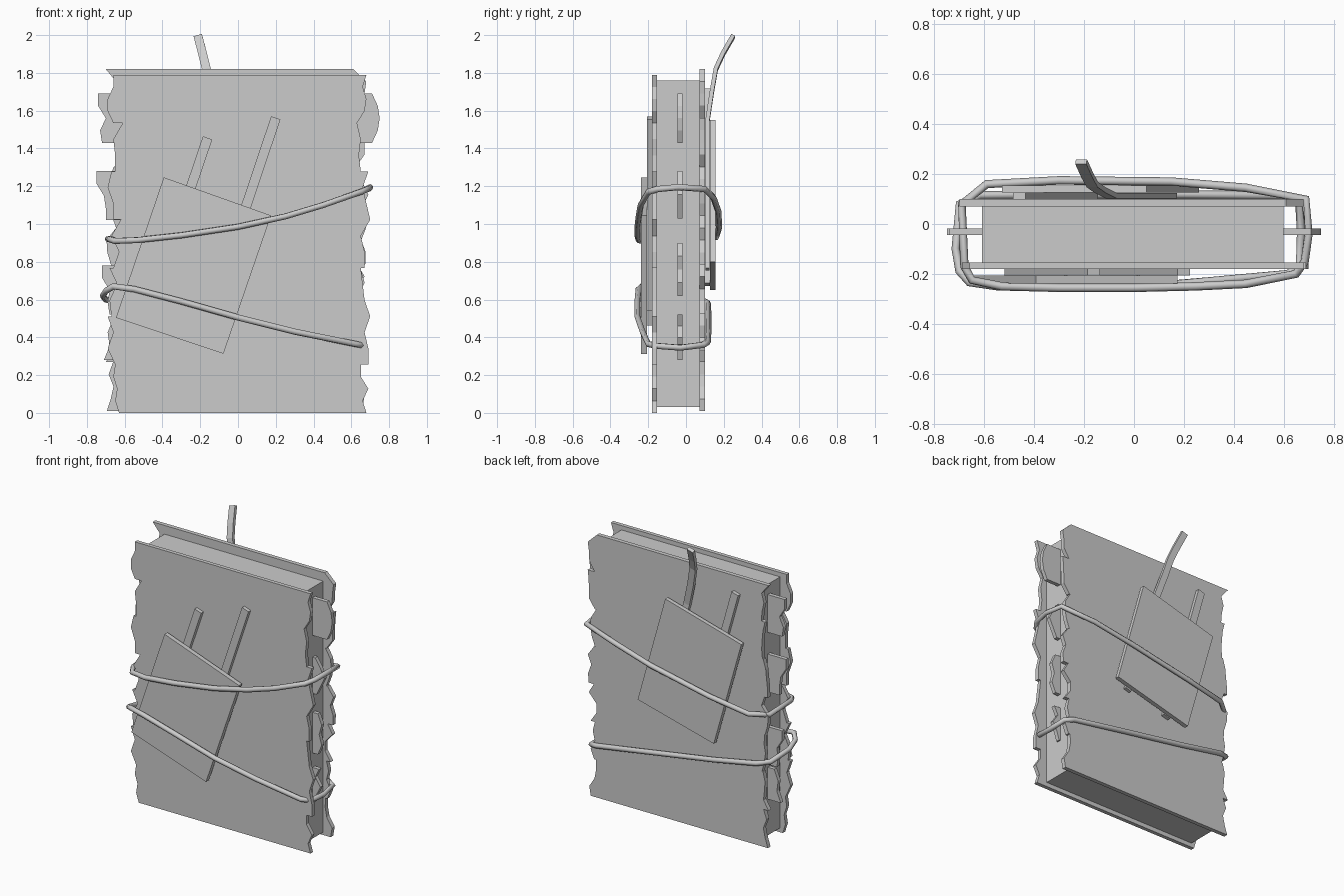
import bpy, bmesh, random
from mathutils import Vector

if "Cube" in bpy.data.objects:
    bpy.data.objects.remove(bpy.data.objects["Cube"])

random.seed(4)


def make_object(name, bm):
    bmesh.ops.recalc_face_normals(bm, faces=bm.faces)
    me = bpy.data.meshes.new(name)
    bm.to_mesh(me)
    bm.free()
    ob = bpy.data.objects.new(name, me)
    bpy.context.collection.objects.link(ob)
    return ob


def slab(name, outline, y0, y1):
    """Outline in x,z extruded from y0 to y1."""
    bm = bmesh.new()
    face = bm.faces.new([bm.verts.new((x, y0, z)) for x, z in outline])
    ext = bmesh.ops.extrude_face_region(bm, geom=[face])
    moved = [g for g in ext["geom"] if isinstance(g, bmesh.types.BMVert)]
    bmesh.ops.translate(bm, verts=moved, vec=(0, y1 - y0, 0))
    return make_object(name, bm)


def plank(name, z0, z1, left, right, y0, y1):
    """Horizontal plank with broken ends, listed from top to bottom."""
    def end(xs):
        n = len(xs) - 1
        return [(x, z1 + (z0 - z1) * i / n) for i, x in enumerate(xs)]
    slab(name, end(right) + end(left)[::-1], y0, y1)


def strip(name, points, across, width=0.052, thick=0.026):
    """Flat bar swept along a few points."""
    bm = bmesh.new()
    side = Vector(across).normalized() * width / 2
    pts = [Vector(p) for p in points]
    rings = []
    for i, p in enumerate(pts):
        t = (pts[min(i + 1, len(pts) - 1)] - pts[max(i - 1, 0)]).normalized()
        n = t.cross(side).normalized() * thick / 2
        rings.append([bm.verts.new(p + a) for a in (side + n, side - n, -side - n, -side + n)])
    for a, b in zip(rings, rings[1:]):
        for k in range(4):
            bm.faces.new((a[k], a[(k + 1) % 4], b[(k + 1) % 4], b[k]))
    bm.faces.new(rings[0])
    bm.faces.new(rings[-1])
    return make_object(name, bm)


def rope(name, points):
    cu = bpy.data.curves.new(name, 'CURVE')
    cu.dimensions = '3D'
    cu.bevel_depth = 0.017
    cu.bevel_resolution = 1
    sp = cu.splines.new('POLY')
    sp.points.add(len(points) - 1)
    for q, p in zip(sp.points, points):
        q.co = (*p, 1)
    sp.use_cyclic_u = True
    bpy.context.collection.objects.link(bpy.data.objects.new(name, cu))


# Solid core between the two plank walls
slab("core", [(-0.61, 0.03), (0.6, 0.03), (0.6, 1.76), (-0.61, 1.76)], -0.154, 0.071)

# Front planks, top to bottom: left end, right end
front = [
    ((-.66, -.66, -.69, -.69, -.66), (.68, .66, .68, .67, .63)),
    ((-.61, -.66, -.65, -.65), (.63, .65, .64, .65)),
    ((-.67, -.69, -.66, -.66), (.69, .66, .68, .70)),
    ((-.62, -.67, -.63, -.66), (.70, .65, .67, .67)),
    ((-.68, -.64, -.68, -.67), (.65, .66, .67, .70)),
    ((-.69, -.66, -.69, -.65), (.70, .67, .69, .69)),
    ((-.65, -.66, -.64, -.65, -.63), (.65, .65, .69, .66, .68)),
]
h = 1.79 / 7
for i, (l, r) in enumerate(front):
    z1 = 1.79 - i * h
    plank("front_plank", z1 - h, z1, l, r, -0.181, -0.154)

# Back planks with similar broken ends
h = 1.81 / 7
for i in range(7):
    z1 = 1.82 - i * h
    l = [-random.uniform(.64, .70) for _ in range(5)]
    r = [random.uniform(.61, .685) for _ in range(5)]
    if i == 0:
        l[0], r[0] = -.70, .61
    plank("back_plank", z1 - h, z1, l, r, 0.071, 0.1)

# Broken plank ends standing out of the sides of the core
side_ends = [
    (1.43, 1.69, (.71, .74, .75, .74, .71)), (1.03, 1.28, (.62, .66, .69, .66, .63)),
    (0.62, 0.90, (.64, .67, .65, .67, .64)), (0.28, 0.52, (.65, .62, .66, .63, .61)),
    (1.43, 1.69, (-.74, -.74, -.70, -.73, -.72)), (1.02, 1.28, (-.75, -.75, -.71, -.70, -.70)),
    (0.52, 0.78, (-.72, -.72, -.68, -.69, -.68)), (0.28, 0.50, (-.66, -.69, -.68, -.71)),
]
for z0, z1, xs in side_ends:
    inner = [0.58 if xs[0] > 0 else -0.58] * 2
    plank("side_plank_end", z0, z1, inner, xs, -0.045, -0.018)

# Tilted front board on two straight strips
slab("front_board", [(-.393, 1.247), (.175, 1.045), (-.077, .313), (-.646, .504)], -0.239, -0.207)
for (xa, za), (xb, zb) in (((-.161, 1.456), (-.495, .47)), ((.2, 1.562), (-.14, .55))):
    strip("front_strip", [(xa, -.194, za), (xb, -.194, zb)], (.947, 0, -.32))

# Tilted back board on one straight and one bent strip
slab("back_board", [(-.53, 1.39), (.05, 1.55), (.26, .80), (-.32, .65)], 0.126, 0.155)
across = (.963, 0, .27)
strip("back_strip", [(-.46, .113, 1.71), (-.17, .113, .68)], across)
strip("back_bent_strip", [(.15, .113, .76), (-.09, .113, 1.54), (-.137, .137, 1.7),
                          (-.167, .158, 1.82), (-.187, .195, 1.9), (-.212, .25, 1.995)],
      across, 0.046, 0.022)

# Two slanting ropes wound around the whole bundle
rope("upper_rope", [
    (-.69, .08, .92), (-.68, -.17, .92), (-.65, -.225, .91), (-.53, -.25, .915), (-.3, -.256, .94),
    (0, -.256, .985), (.25, -.25, 1.04), (.45, -.24, 1.10), (.65, -.2, 1.17), (.685, -.15, 1.185),
    (.70, -.04, 1.195), (.69, .1, 1.185), (.45, .145, 1.14), (.15, .17, 1.07), (-.3, .175, .98),
    (-.59, .16, .93)])
rope("lower_rope", [
    (-.70, .08, .60), (-.715, -.1, .62), (-.70, -.19, .645), (-.66, -.235, .67), (-.55, -.25, .655),
    (-.3, -.256, .59), (0, -.256, .505), (.3, -.23, .43), (.62, -.2, .365), (.665, -.16, .355),
    (.67, -.03, .345), (.66, .09, .36), (.6, .115, .375), (.2, .118, .44), (-.3, .118, .52),
    (-.62, .115, .58)])
